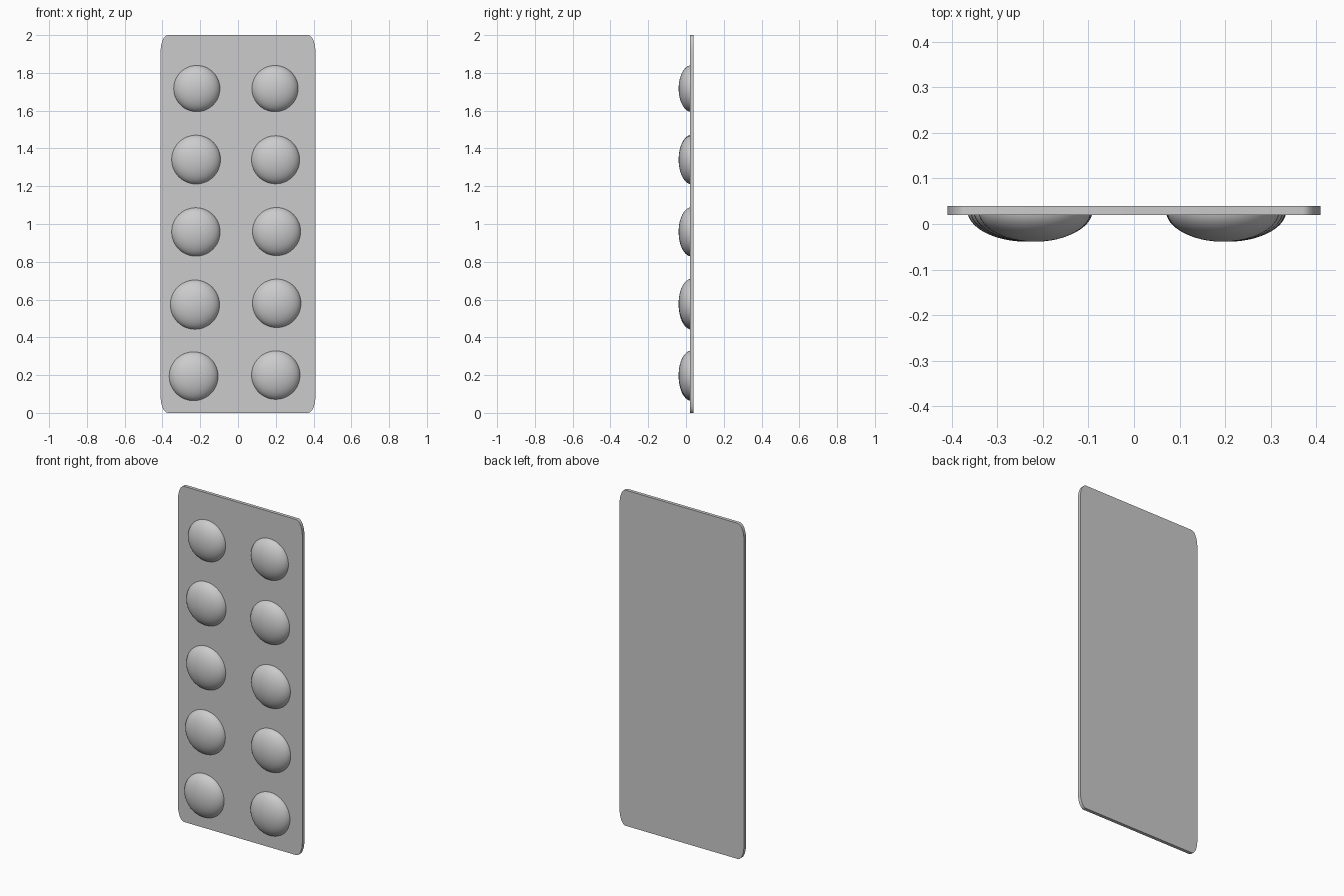
import bpy
import bmesh
import math

if "Cube" in bpy.data.objects:
    bpy.data.objects.remove(bpy.data.objects["Cube"])

grey = bpy.data.materials.new("plain grey")
grey.use_nodes = True
grey.diffuse_color = (0.6, 0.6, 0.6, 1)
grey.node_tree.nodes["Principled BSDF"].inputs["Base Color"].default_value = grey.diffuse_color

FRONT, BACK = 0.02, 0.04


def finish(bm, name, location=(0, 0, 0), angle=30):
    mesh = bpy.data.meshes.new(name)
    bmesh.ops.recalc_face_normals(bm, faces=bm.faces)
    bm.to_mesh(mesh)
    bm.free()
    obj = bpy.data.objects.new(name, mesh)
    obj.location = location
    mesh.materials.append(grey)
    bpy.context.collection.objects.link(obj)
    bpy.ops.object.select_all(action="DESELECT")
    obj.select_set(True)
    bpy.context.view_layer.objects.active = obj
    bpy.ops.object.shade_smooth_by_angle(angle=math.radians(angle))


# Backing card: thin sheet with tall elliptical corners
def backing_card(half_w=0.41, half_h=1.0, rx=0.04, rz=0.09, steps=10):
    bm = bmesh.new()
    outline = []
    for corner, (sx, sz) in enumerate([(1, 1), (-1, 1), (-1, -1), (1, -1)]):
        for i in range(steps + 1):
            a = (corner + i / steps) * math.pi / 2
            x = sx * (half_w - rx) + rx * math.cos(a)
            z = half_h + sz * (half_h - rz) + rz * math.sin(a)
            outline.append(bm.verts.new((x, FRONT, z)))
    face = bm.faces.new(outline)
    extruded = bmesh.ops.extrude_face_region(bm, geom=[face], use_keep_orig=True)
    moved = [v for v in extruded["geom"] if isinstance(v, bmesh.types.BMVert)]
    bmesh.ops.translate(bm, verts=moved, vec=(0, BACK - FRONT, 0))
    finish(bm, "backing_card")


# Blister: flattened dome, cut off just inside the card
def blister(name, x, z, radius, depth=0.069):
    bm = bmesh.new()
    bmesh.ops.create_uvsphere(bm, u_segments=48, v_segments=32, radius=1)
    for v in bm.verts:
        v.co = (v.co.x * radius, -v.co.z * depth, v.co.y * radius)
    geom = bm.verts[:] + bm.edges[:] + bm.faces[:]
    bmesh.ops.bisect_plane(bm, geom=geom, plane_co=(0, 0, 0),
                           plane_no=(0, 1, 0), clear_outer=True)
    finish(bm, name, (x, 0.03, z), 60)


backing_card()

# Left and right columns, bottom to top: x, z, radius
columns = {
    "left": [(0.20, 0.20, 0.13), (0.205, 0.58, 0.13), (0.204, 0.96, 0.129),
             (0.199, 1.34, 0.129), (0.196, 1.717, 0.124)],
    "right": [(-0.235, 0.194, 0.131), (-0.228, 0.573, 0.132), (-0.223, 0.958, 0.13),
              (-0.222, 1.341, 0.131), (-0.218, 1.717, 0.124)],
}
for side, spots in columns.items():
    for row, (x, z, radius) in enumerate(spots, 1):
        blister(f"blister_{side}_{row}", x, z, radius)
